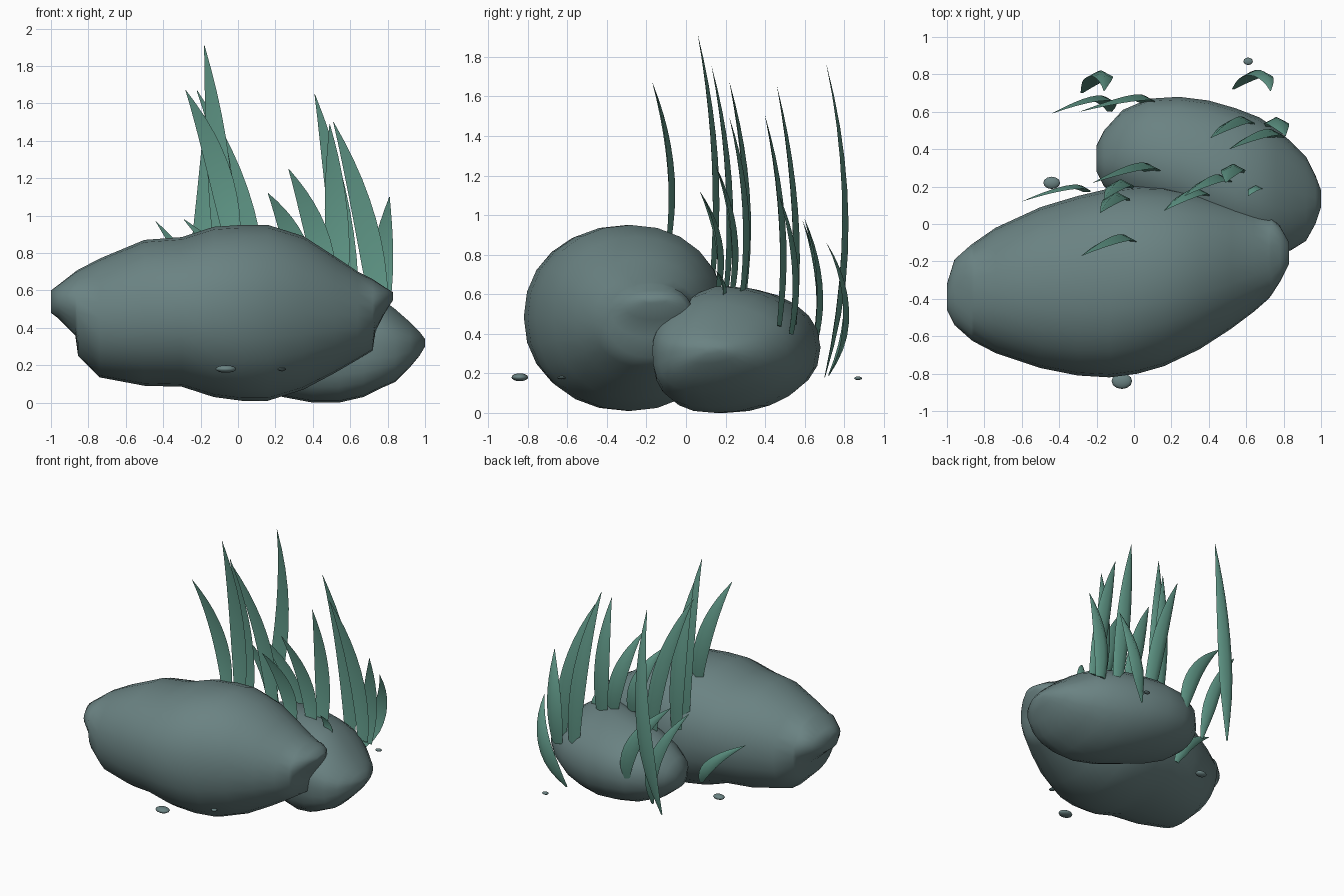
import bpy, bmesh, math
from mathutils import Vector


def material(name, rgb):
    m = bpy.data.materials.new(name)
    m.diffuse_color = (*rgb, 1)
    return m


STONE = material("grey_teal_stone", (0.145, 0.225, 0.225))
LEAF = material("sea_green_leaf", (0.12, 0.32, 0.25))


def finish(name, bm, mat, angle):
    bmesh.ops.recalc_face_normals(bm, faces=bm.faces)
    me = bpy.data.meshes.new(name)
    bm.to_mesh(me)
    bm.free()
    me.materials.append(mat)
    ob = bpy.data.objects.new(name, me)
    bpy.context.collection.objects.link(ob)
    bpy.ops.object.select_all(action='DESELECT')
    ob.select_set(True)
    bpy.context.view_layer.objects.active = ob
    bpy.ops.object.shade_smooth_by_angle(angle=math.radians(angle))
    return ob


def skin(bm, rings):
    """Bridge closed rings and cap both ends."""
    n = len(rings[0])
    for a, b in zip(rings, rings[1:]):
        for i in range(n):
            j = (i + 1) % n
            bm.faces.new((a[i], a[j], b[j], b[i]))
    bm.faces.new(rings[0])
    bm.faces.new(rings[-1])


def rock(name, stations, power, skew=0.0, dent=0.0, sides=24):
    """Loft rounded sections given as x, y min, y max, z min, z max.
    Skew shifts the crown forward, dent lowers the front shoulder."""
    bm = bmesh.new()
    rings = []
    for x, y0, y1, z0, z1 in stations:
        ring = []
        for i in range(sides):
            t = 2 * math.pi * i / sides
            c, s = math.cos(t), math.sin(t)
            y = math.copysign(abs(c) ** power, c) - skew * s * s
            z = math.copysign(abs(s) ** power, s)
            if s > 0 and c < 0:
                z += dent * c * s
            ring.append(bm.verts.new((x, (y0 + y1) / 2 + (y1 - y0) / 2 * y,
                                      (z0 + z1) / 2 + (z1 - z0) / 2 * z)))
        rings.append(ring)
    skin(bm, rings)
    return finish(name, bm, STONE, 60)


# Boulders
rock("large_boulder", [
    (-1.00, -0.46, -0.32, 0.48, 0.60),
    (-0.96, -0.54, -0.19, 0.45, 0.63),
    (-0.87, -0.62, -0.11, 0.36, 0.70),
    (-0.855, -0.63, -0.10, 0.25, 0.71),
    (-0.74, -0.69, -0.02, 0.135, 0.77),
    (-0.50, -0.77, 0.09, 0.09, 0.87),
    (-0.30, -0.81, 0.15, 0.085, 0.885),
    (-0.13, -0.82, 0.19, 0.03, 0.94),
    (0.02, -0.80, 0.205, 0.01, 0.95),
    (0.16, -0.76, 0.20, 0.01, 0.95),
    (0.35, -0.67, 0.16, 0.07, 0.89),
    (0.52, -0.56, 0.11, 0.16, 0.78),
    (0.64, -0.47, 0.07, 0.23, 0.70),
    (0.72, -0.40, 0.04, 0.28, 0.66),
    (0.735, -0.38, 0.03, 0.38, 0.65),
    (0.78, -0.31, -0.01, 0.47, 0.62),
    (0.83, -0.21, -0.10, 0.55, 0.59)], power=0.94)

rock("small_boulder", [
    (-0.20, 0.28, 0.42, 0.27, 0.38),
    (-0.16, 0.20, 0.50, 0.21, 0.45),
    (-0.06, 0.14, 0.61, 0.13, 0.54),
    (0.08, 0.07, 0.67, 0.07, 0.60),
    (0.24, 0.00, 0.68, 0.03, 0.63),
    (0.40, -0.08, 0.66, 0.00, 0.64),
    (0.54, -0.14, 0.62, 0.00, 0.64),
    (0.67, -0.17, 0.57, 0.03, 0.61),
    (0.76, -0.17, 0.51, 0.075, 0.56),
    (0.84, -0.14, 0.44, 0.11, 0.50),
    (0.92, -0.09, 0.36, 0.19, 0.43),
    (0.97, 0.00, 0.26, 0.25, 0.38),
    (1.00, 0.09, 0.18, 0.30, 0.34)], power=0.88, skew=0.24, dent=0.4)


def blade(name, base, tip, bulge=0.04, root=0.045, half=0.064, steps=10, swell=None):
    """Arched leaf with a thin crescent section, tapering to the tip."""
    base, tip = Vector(base), Vector(tip)
    ctrl = base.lerp(tip, 0.5)
    ctrl.x += 0.35 * (base.x - tip.x) if swell is None else swell
    ctrl.y += 2 * bulge
    bm = bmesh.new()
    rings = []
    for k in range(steps + 1):
        t = k / steps
        p = base * (1 - t) ** 2 + ctrl * 2 * t * (1 - t) + tip * t * t
        tan = ((ctrl - base) * (1 - t) + (tip - ctrl) * t).normalized()
        side = tan.cross(Vector((0, -1, 0))).normalized()
        back = tan.cross(side).normalized()
        if back.y < 0:
            back.negate()
        if t < 0.35:
            w = root + (half - root) * math.sin(t / 0.35 * math.pi / 2)
        else:
            w = half * max(0.02, 1 - ((t - 0.35) / 0.65) ** 1.9)
        ring = [p - side * w, p + back * w * 0.1,
                p + side * w, p + back * w * 0.52]
        rings.append([bm.verts.new(v) for v in ring])
    skin(bm, rings)
    return finish(name, bm, LEAF, 65)


# Grass blades: base, then tip
blades = [
    ((-0.03, -0.10, 0.86), (-0.28, -0.17, 1.67)),
    ((-0.07, 0.12, 0.66), (-0.18, 0.06, 1.91)),
    ((-0.05, 0.19, 0.60), (-0.16, 0.13, 1.75)),
    ((0.10, 0.28, 0.58), (-0.22, 0.22, 1.67)),
    ((0.36, 0.15, 0.62), (0.16, 0.07, 1.12)),
    ((0.48, 0.22, 0.60), (0.27, 0.15, 1.25)),
    ((0.54, 0.27, 0.58), (0.49, 0.22, 1.49)),
    ((0.60, 0.53, 0.40), (0.41, 0.46, 1.65)),
    ((0.76, 0.46, 0.44), (0.51, 0.40, 1.50)),
    ((0.75, 0.52, 0.40), (0.81, 0.47, 1.10)),
]
for i, (b, t) in enumerate(blades):
    blade(f"grass_blade_{i + 1}", b, t)

# Low blades leaning out from the side
blade("leaning_blade_1", (0.07, 0.64, 0.33), (-0.29, 0.60, 0.98), 0.04, 0.03, 0.06, swell=0.19)
blade("leaning_blade_2", (-0.13, 0.60, 0.19), (-0.44, 0.59, 0.97), 0.065, 0.012, 0.055, swell=0.17)
blade("leaning_blade_3", (-0.25, 0.17, 0.23), (-0.60, 0.12, 0.585), 0.04, 0.02, 0.042, swell=0.13)

# Floating blades behind the boulders, pointed at both ends
blade("long_back_blade", (-0.28, 0.70, 0.18), (-0.16, 0.71, 1.76), 0.085, 0.006, 0.064, swell=0.09)
blade("short_back_blade", (0.53, 0.72, 0.19), (0.73, 0.71, 0.86), 0.08, 0.008, 0.06, swell=0.085)
blade("tiny_blade", (0.66, 0.18, 0.56), (0.61, 0.15, 0.72), 0.02, 0.03, 0.035)

# Pebbles
pebbles = [
    ((-0.065, -0.84, 0.18), 0.055, 0.042, 0.02),
    ((0.235, -0.63, 0.178), 0.022, 0.022, 0.008),
    ((0.61, 0.87, 0.175), 0.025, 0.02, 0.009),
    ((-0.44, 0.22, 0.18), 0.045, 0.033, 0.018),
]
for i, (c, rx, ry, rz) in enumerate(pebbles):
    bm = bmesh.new()
    bmesh.ops.create_uvsphere(bm, u_segments=12, v_segments=8, radius=1)
    for v in bm.verts:
        v.co = Vector((v.co.x * rx, v.co.y * ry, v.co.z * rz)) + Vector(c)
    finish(f"pebble_{i + 1}", bm, STONE, 60)
